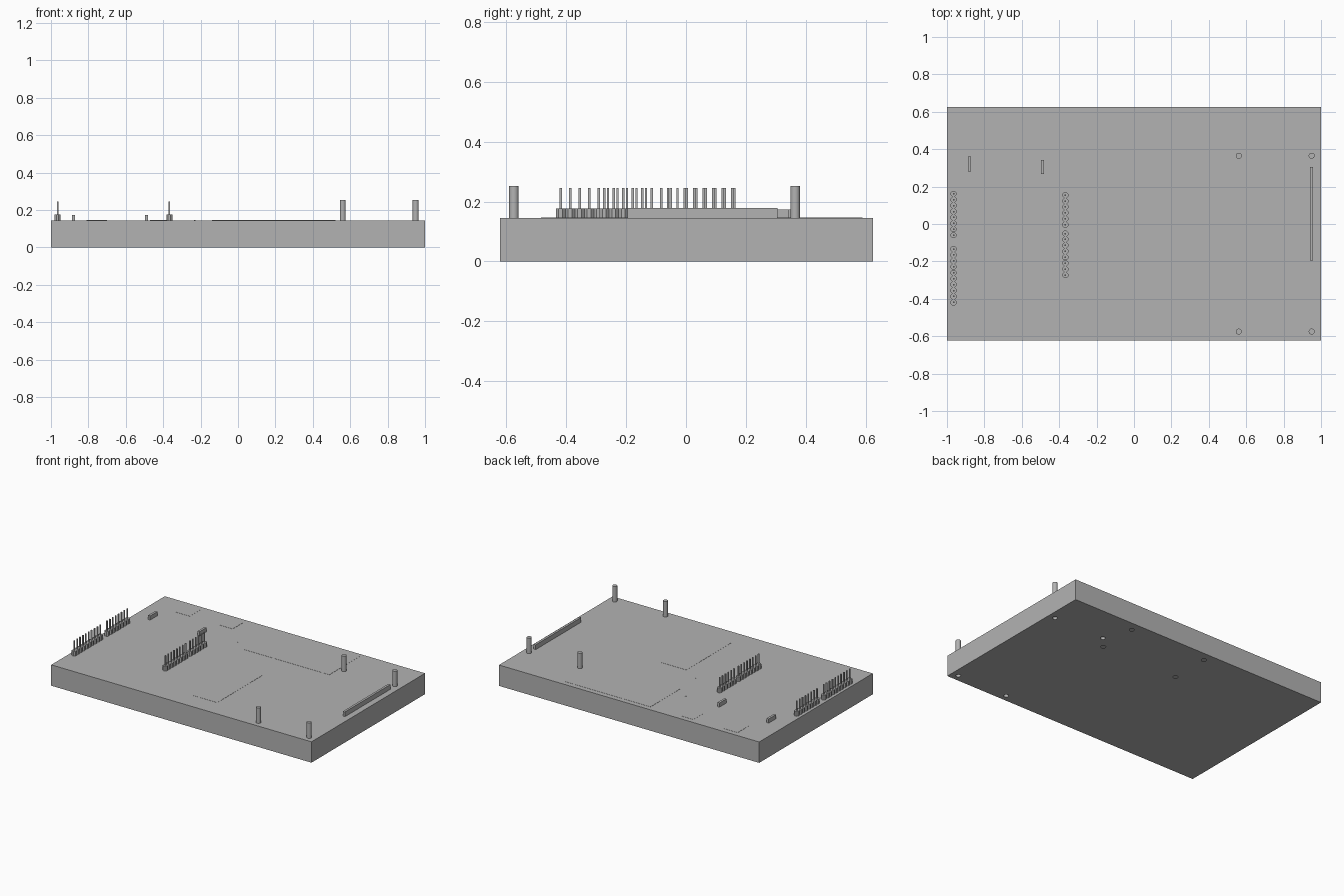
import bpy
import bmesh
from math import pi, cos, sin

cube = bpy.data.objects.get("Cube")
if cube:
    bpy.data.objects.remove(cube, do_unlink=True)

GREY = (0.45, 0.45, 0.45, 1)
grey = bpy.data.materials.new("plain_grey")
grey.use_nodes = True
grey.diffuse_color = GREY
grey.node_tree.nodes["Principled BSDF"].inputs["Base Color"].default_value = GREY

W, Y0, Y1, TOP = 1.0, -0.622, 0.625, 0.145
HOLE = 0.016


def finish(bm, name):
    mesh = bpy.data.meshes.new(name)
    bm.to_mesh(mesh)
    bm.free()
    mesh.materials.append(grey)
    obj = bpy.data.objects.new(name, mesh)
    bpy.context.collection.objects.link(obj)
    return obj


def add_prism(bm, outline, z0, z1, base=True):
    low = [bm.verts.new((x, y, z0)) for x, y in outline]
    high = [bm.verts.new((x, y, z1)) for x, y in outline]
    n = len(outline)
    for i in range(n):
        j = (i + 1) % n
        bm.faces.new((low[i], low[j], high[j], high[i]))
    bm.faces.new(high)
    if base:
        bm.faces.new(low[::-1])
    return low


def ring(x, y, r, sides):
    return [(x + r * cos(2 * pi * (i + 0.5) / sides),
             y + r * sin(2 * pi * (i + 0.5) / sides)) for i in range(sides)]


def rect(x0, x1, y0, y1):
    return [(x0, y0), (x1, y0), (x1, y1), (x0, y1)]


def box(name, x0, x1, y0, y1, z1):
    bm = bmesh.new()
    add_prism(bm, rect(x0, x1, y0, y1), TOP, z1)
    finish(bm, name)


# Board slab with round openings in its underside
posts = [(x, y) for x in (0.56, 0.95) for y in (-0.575, 0.365)]
display_holes = [(x, y) for x in (-0.10, 0.488) for y in (0.284, 0.56)]
bm = bmesh.new()
loops = [add_prism(bm, rect(-W, W, Y0, Y1), 0, TOP, base=False)]
for x, y in posts + display_holes:
    loops.append([bm.verts.new((px, py, 0)) for px, py in ring(x, y, HOLE, 20)])
edges = []
for loop in loops:
    for a, b in zip(loop, loop[1:] + loop[:1]):
        edges.append(bm.edges.get((a, b)) or bm.edges.new((a, b)))
fill = bmesh.ops.triangle_fill(bm, edges=edges, use_beauty=True, normal=(0, 0, -1))
for f in fill["geom"]:
    if isinstance(f, bmesh.types.BMFace):
        f.normal_update()
        if f.normal.z > 0:
            f.normal_flip()
finish(bm, "board")

# Standoff posts, open underneath
for i, (x, y) in enumerate(posts):
    bm = bmesh.new()
    add_prism(bm, ring(x, y, HOLE, 20), 0, 0.252, base=False)
    post = finish(bm, f"post_{i + 1}")
    bpy.ops.object.select_all(action="DESELECT")
    post.select_set(True)
    bpy.context.view_layer.objects.active = post
    bpy.ops.object.shade_smooth_by_angle()


# Pin headers: eight-sided collars with square pins
def header(name, x, start, count, pitch=0.0317):
    bm = bmesh.new()
    for i in range(count):
        y = start + i * pitch
        add_prism(bm, ring(x, y, 0.017, 8), TOP, 0.177)
        add_prism(bm, rect(x - 0.004, x + 0.004, y - 0.004, y + 0.004), 0.177, 0.246)
    finish(bm, name)


header("outer_header_front", -0.965, -0.419, 10)
header("outer_header_back", -0.965, -0.060, 8)
header("inner_header_front", -0.367, -0.273, 8)
header("inner_header_back", -0.367, -0.004, 6)

# Raised connector strips
box("long_strip", 0.942, 0.958, -0.195, 0.305, 0.178)
box("small_strip_outer", -0.888, -0.872, 0.282, 0.36, 0.174)
box("small_strip_inner", -0.498, -0.482, 0.268, 0.343, 0.174)

# Nearly flush component plates
box("display_plate", -0.14, 0.52, 0.26, 0.59, TOP + 0.001)
box("chip_plate", -0.01, 0.18, -0.485, 0.01, TOP + 0.001)
box("switch_plate_outer", -0.81, -0.70, 0.47, 0.59, TOP + 0.001)
box("switch_plate_inner", -0.47, -0.37, 0.47, 0.59, TOP + 0.001)

# Tiny contact points
for i, (x, y) in enumerate([(-0.23, 0.33), (0.085, 0.155), (-0.125, 0.08)]):
    box(f"contact_{i + 1}", x - 0.004, x + 0.004, y - 0.004, y + 0.004, TOP + 0.001)
